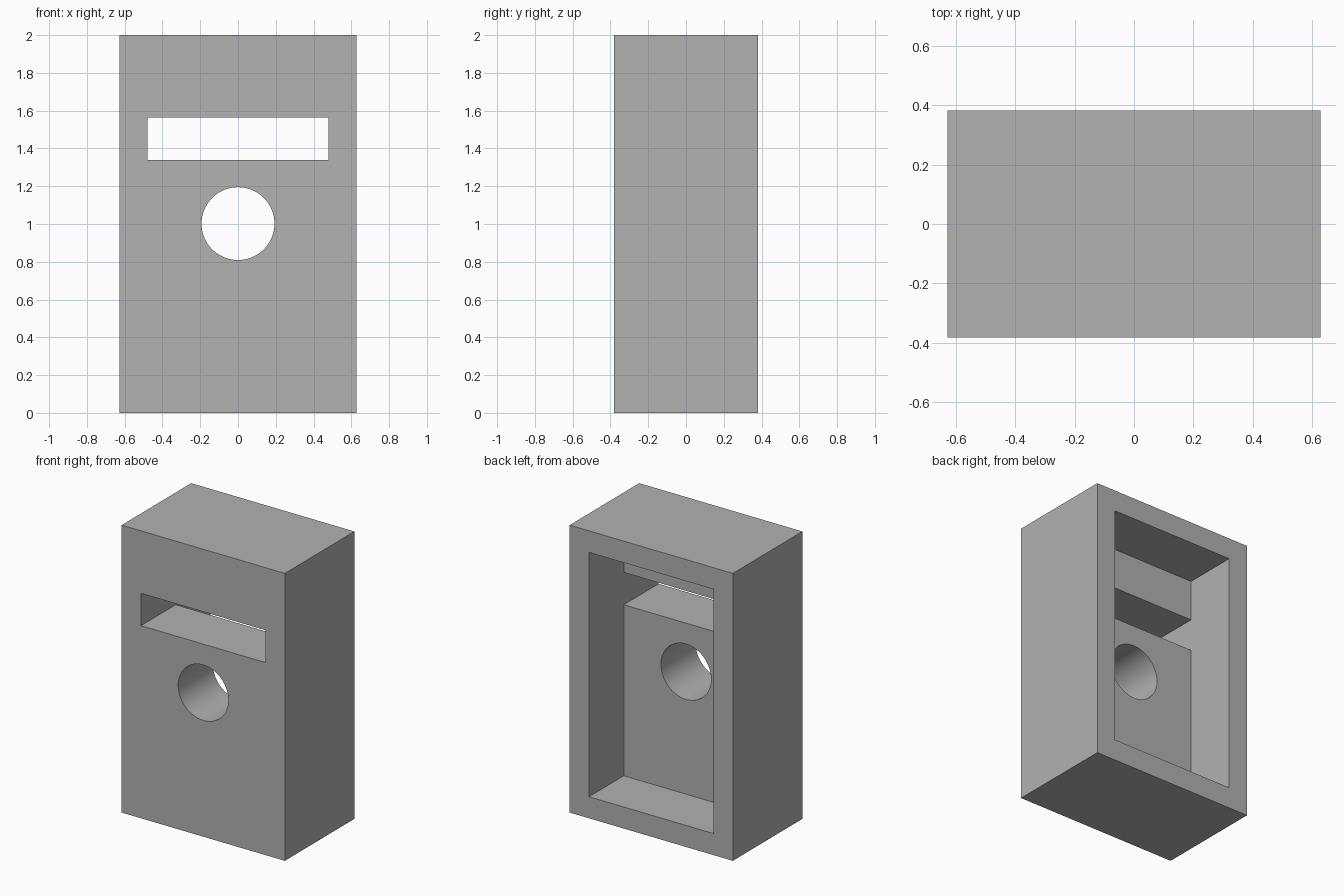
import bpy
import bmesh
from math import pi, radians
from mathutils import Matrix

if "Cube" in bpy.data.objects:
    bpy.data.objects.remove(bpy.data.objects["Cube"], do_unlink=True)

W, D, H = 0.628, 0.382, 2.0   # half width, half depth, height
INNER = 0.479                 # half width of the recess and slot

grey = bpy.data.materials.new("plain_grey")
grey.use_nodes = True
colour = (0.445, 0.445, 0.445, 1)
grey.diffuse_color = colour
grey.node_tree.nodes["Principled BSDF"].inputs["Base Color"].default_value = colour


def make_object(name, bm):
    bmesh.ops.recalc_face_normals(bm, faces=bm.faces)
    mesh = bpy.data.meshes.new(name)
    bm.to_mesh(mesh)
    bm.free()
    mesh.materials.append(grey)
    obj = bpy.data.objects.new(name, mesh)
    bpy.context.collection.objects.link(obj)
    return obj


def extrude_across(name, profile, half_width):
    """Extrude a (y, z) outline symmetrically along x."""
    bm = bmesh.new()
    face = bm.faces.new([bm.verts.new((-half_width, y, z)) for y, z in profile])
    moved = bmesh.ops.extrude_face_region(bm, geom=[face])["geom"]
    verts = [v for v in moved if isinstance(v, bmesh.types.BMVert)]
    bmesh.ops.translate(bm, verts=verts, vec=(2 * half_width, 0, 0))
    return make_object(name, bm)


# Outer block
housing = extrude_across("housing", [(-D, 0), (D, 0), (D, H), (-D, H)], W)

# Rear recess joined to the front slot, as one stepped outline
recess = extrude_across("recess_cutter", [
    (0.5, 0.15), (0.5, 1.85), (0, 1.85), (0, 1.565),
    (-0.5, 1.565), (-0.5, 1.34), (0, 1.34), (0, 0.15)], INNER)

# Round hole through the front wall
bm = bmesh.new()
bmesh.ops.create_cone(bm, cap_ends=True, segments=64, radius1=0.193, radius2=0.193,
                      depth=1.2,
                      matrix=Matrix.Translation((0, 0, 1.002)) @ Matrix.Rotation(pi / 2, 4, "X"))
hole = make_object("hole_cutter", bm)

# Cut both openings, then discard the cutters
bpy.ops.object.select_all(action="DESELECT")
bpy.context.view_layer.objects.active = housing
housing.select_set(True)
for cutter in (recess, hole):
    cutter.hide_render = True
    mod = housing.modifiers.new("cut", "BOOLEAN")
    mod.operation = "DIFFERENCE"
    mod.solver = "EXACT"
    mod.object = cutter
    bpy.ops.object.modifier_apply(modifier=mod.name)
    bpy.data.objects.remove(cutter, do_unlink=True)

bpy.ops.object.shade_smooth_by_angle(angle=radians(30))
